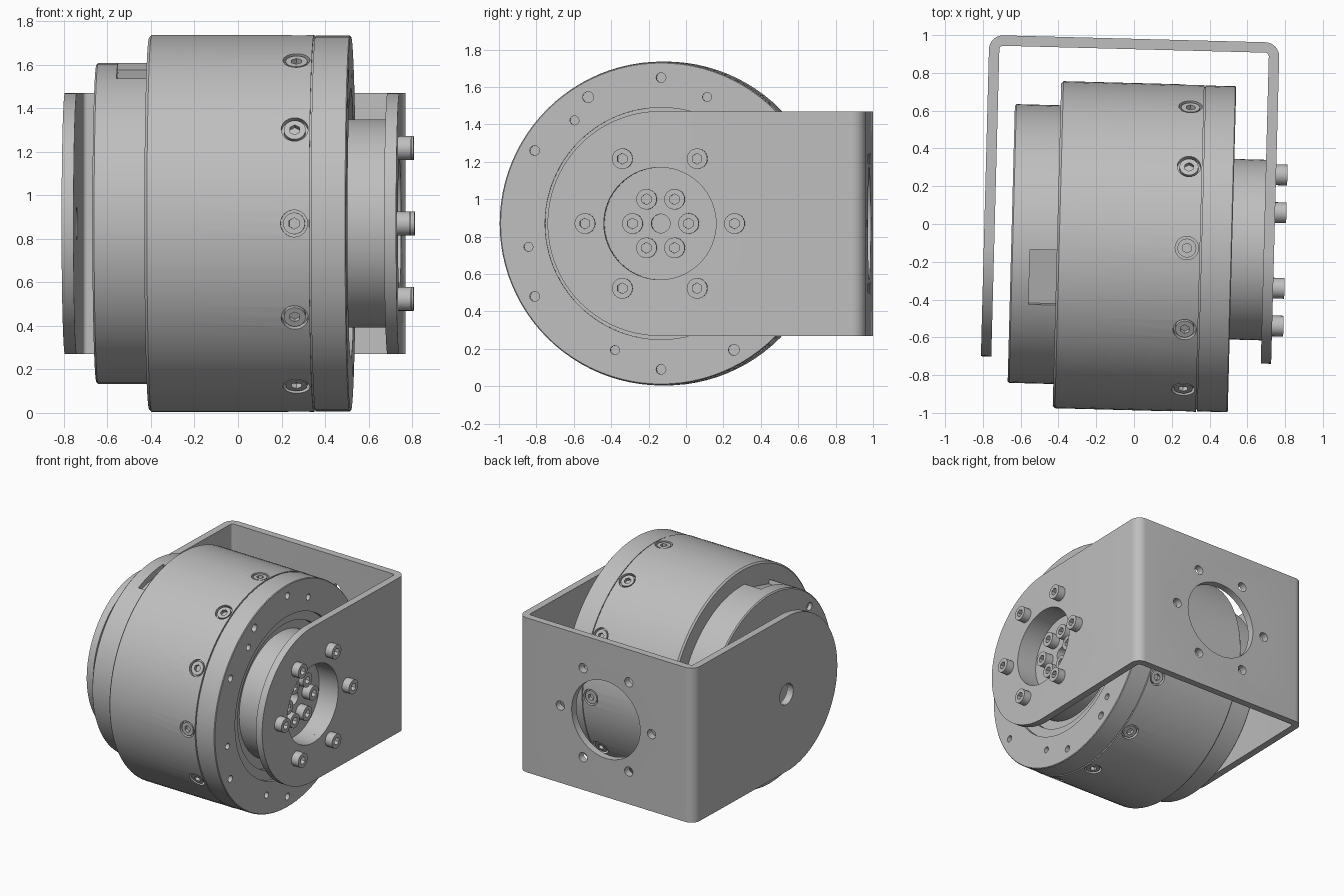
import bpy, bmesh
from math import sin, cos, radians, pi
from mathutils import Matrix, Vector

cube = bpy.data.objects.get("Cube")
if cube:
    bpy.data.objects.remove(cube, do_unlink=True)

metal = bpy.data.materials.new("satin_grey_metal")
GREY = (0.52, 0.52, 0.52, 1)
metal.use_nodes = True
metal.diffuse_color = GREY
metal.node_tree.nodes["Principled BSDF"].inputs["Base Color"].default_value = GREY

# Motor axis runs along local x; the whole unit is yawed slightly
FRAME = Matrix.Translation((0, -0.12, 0.87)) @ Matrix.Rotation(radians(-1.5), 4, 'Z')
X = Vector((1, 0, 0))


def make(name, bm):
    bmesh.ops.recalc_face_normals(bm, faces=bm.faces)
    mesh = bpy.data.meshes.new(name)
    bm.to_mesh(mesh)
    bm.free()
    mesh.materials.append(metal)
    ob = bpy.data.objects.new(name, mesh)
    bpy.context.collection.objects.link(ob)
    ob.matrix_world = FRAME
    return ob


def activate(ob):
    bpy.ops.object.select_all(action='DESELECT')
    ob.select_set(True)
    bpy.context.view_layer.objects.active = ob


def boolean(ob, cutter_bm, operation='DIFFERENCE'):
    cutter = make("cutter", cutter_bm)
    cutter.hide_render = True
    mod = ob.modifiers.new("cut", 'BOOLEAN')
    mod.operation, mod.solver, mod.object = operation, 'EXACT', cutter
    activate(ob)
    bpy.ops.object.modifier_apply(modifier=mod.name)
    bpy.data.objects.remove(cutter, do_unlink=True)


def smooth(ob):
    activate(ob)
    bpy.ops.object.shade_smooth_by_angle(angle=radians(25))


def cyl(bm, start, direction, length, r, n=24):
    """Cylinder from a start point along a direction."""
    d = Vector(direction).normalized()
    m = Matrix.Translation(Vector(start) + d * length / 2) @ d.to_track_quat('Z', 'Y').to_matrix().to_4x4()
    bmesh.ops.create_cone(bm, cap_ends=True, segments=n, radius1=r, radius2=r, depth=length, matrix=m)


def lathe(name, profile, steps=96):
    """Turn (axial, radius) points about the motor axis."""
    bm = bmesh.new()
    vs = [bm.verts.new((u, 0, r)) for u, r in profile]
    es = [bm.edges.new(p) for p in zip(vs, vs[1:])]
    bmesh.ops.spin(bm, geom=vs + es, cent=(0, 0, 0), axis=X, angle=2 * pi, steps=steps)
    bmesh.ops.remove_doubles(bm, verts=bm.verts, dist=1e-4)
    return make(name, bm)


def prism(points, direction):
    """Extrude a flat outline along a direction."""
    bm = bmesh.new()
    face = bm.faces.new([bm.verts.new(p) for p in points])
    out = bmesh.ops.extrude_face_region(bm, geom=[face])
    bmesh.ops.translate(bm, vec=direction, verts=[v for v in out["geom"] if isinstance(v, bmesh.types.BMVert)])
    return bm


def polar(u, r, degrees):
    a = radians(degrees)
    return Vector((u, r * cos(a), r * sin(a)))


def socket_screws(name, heads, length, r):
    """Round heads with hexagonal sockets at (base, direction) places."""
    bm, hexes = bmesh.new(), bmesh.new()
    for base, d in heads:
        cyl(bm, base, d, length, r)
        cyl(hexes, base + d * (length - 0.035), d, 0.06, r * 0.52, 6)
    ob = make(name, bm)
    boolean(ob, hexes)
    smooth(ob)


# Motor housing with a seam groove and a stepped front recess
R = 0.866
housing = lathe("motor_housing", [
    (-0.408, 0), (-0.408, R - 0.012), (-0.396, R), (0.350, R), (0.350, R - 0.012),
    (0.357, R - 0.012), (0.357, R - 0.003), (0.514, R - 0.003), (0.519, R - 0.008),
    (0.519, 0.62), (0.49, 0.62), (0.49, 0.55), (0.45, 0.55), (0.45, 0)])
holes = bmesh.new()
for i in range(6):
    cyl(holes, polar(0.42, 0.78, 30 + 60 * i), X, 0.2, 0.026, 16)
    cyl(holes, polar(0.47, 0.72, 10 + 60 * i), X, 0.2, 0.024, 16)
for a in (120, 300):
    cyl(holes, polar(0.47, 0.78, a), X, 0.2, 0.029, 16)
radial = [polar(0, 1, 30 * i) for i in range(12)]
for d in radial:
    cyl(holes, X * 0.28 + d * 0.835, d, 0.1, 0.062)
boolean(housing, holes)
smooth(housing)
socket_screws("housing_screws", [(X * 0.28 + d * 0.80, d) for d in radial], 0.06, 0.05)

# Rear cap with cable slot and small screw holes
cap = lathe("rear_cap", [(-0.40, 0), (-0.40, 0.738), (-0.642, 0.738), (-0.65, 0.73), (-0.65, 0)])
slot = bmesh.new()
bmesh.ops.create_cube(slot, size=1, matrix=Matrix.Rotation(radians(14), 4, 'X')
                      @ Matrix.Translation((-0.45, 0, 0.79)) @ Matrix.Diagonal((0.2, 0.3, 0.2, 1)))
for i in range(4):
    cyl(slot, polar(-0.62, 0.66, 45 + 90 * i), -X, 0.1, 0.03, 16)
boolean(cap, slot)
smooth(cap)

# Output hub, hollow at the front with a centre bore
hub = lathe("output_hub", [(0.42, 0), (0.42, 0.478), (0.688, 0.478), (0.688, 0.30),
                           (0.575, 0.30), (0.575, 0.05), (0.50, 0.05), (0.50, 0)])
smooth(hub)
socket_screws("hub_screws", [(polar(0.57, 0.15, 60 * i), X) for i in range(6)], 0.07, 0.055)

# U-shaped sheet bracket
LEFT, RIGHT, BACK, T, H = -0.795, 0.742, 1.10, 0.055, 0.6


def bend(cx, cy, r, start):
    steps = [radians(start - 90 * k / 8) for k in range(9)]
    return [(cx + r * cos(a), cy + r * sin(a), -H) for a in steps]


ro, ri = 0.075, 0.02
outer = bend(LEFT + ro, BACK - ro, ro, 180) + bend(RIGHT - ro, BACK - ro, ro, 90)
inner = bend(LEFT + ro, BACK - ro, ri, 180) + bend(RIGHT - ro, BACK - ro, ri, 90)
outline = ([(LEFT, -0.7, -H)] + outer + [(RIGHT, -0.7, -H), (RIGHT - T, -0.7, -H)]
           + inner[::-1] + [(LEFT + T, -0.7, -H)])
bracket = make("u_bracket", prism(outline, (0, 0, 2 * H)))

# Round the arm ends with a stadium-shaped intersection
stadium = [polar(-1, H + 0.001, 90 + 180 * k / 48) for k in range(49)]
stadium += [Vector((-1, 1.3, -H - 0.001)), Vector((-1, 1.3, H + 0.001))]
boolean(bracket, prism(stadium, (2, 0, 0)), 'INTERSECT')

# Bracket openings: front arm, rear arm pivot, back plate pattern
cuts = bmesh.new()
cyl(cuts, (0.6, 0, 0), X, 0.3, 0.30, 64)
cyl(cuts, (-0.7, 0, 0), -X, 0.2, 0.08, 32)
mid = Vector(((LEFT + RIGHT) / 2, 1.0, 0))
cyl(cuts, mid, (0, 1, 0), 0.2, 0.30, 64)
for i in range(6):
    a = radians(60 * i)
    cyl(cuts, mid + Vector((0.4 * cos(a), 0, 0.4 * sin(a))), (0, 1, 0), 0.2, 0.036, 20)
boolean(bracket, cuts)
smooth(bracket)
socket_screws("bracket_screws", [(polar(0.735, 0.4, 60 * i), X) for i in range(6)], 0.067, 0.055)
